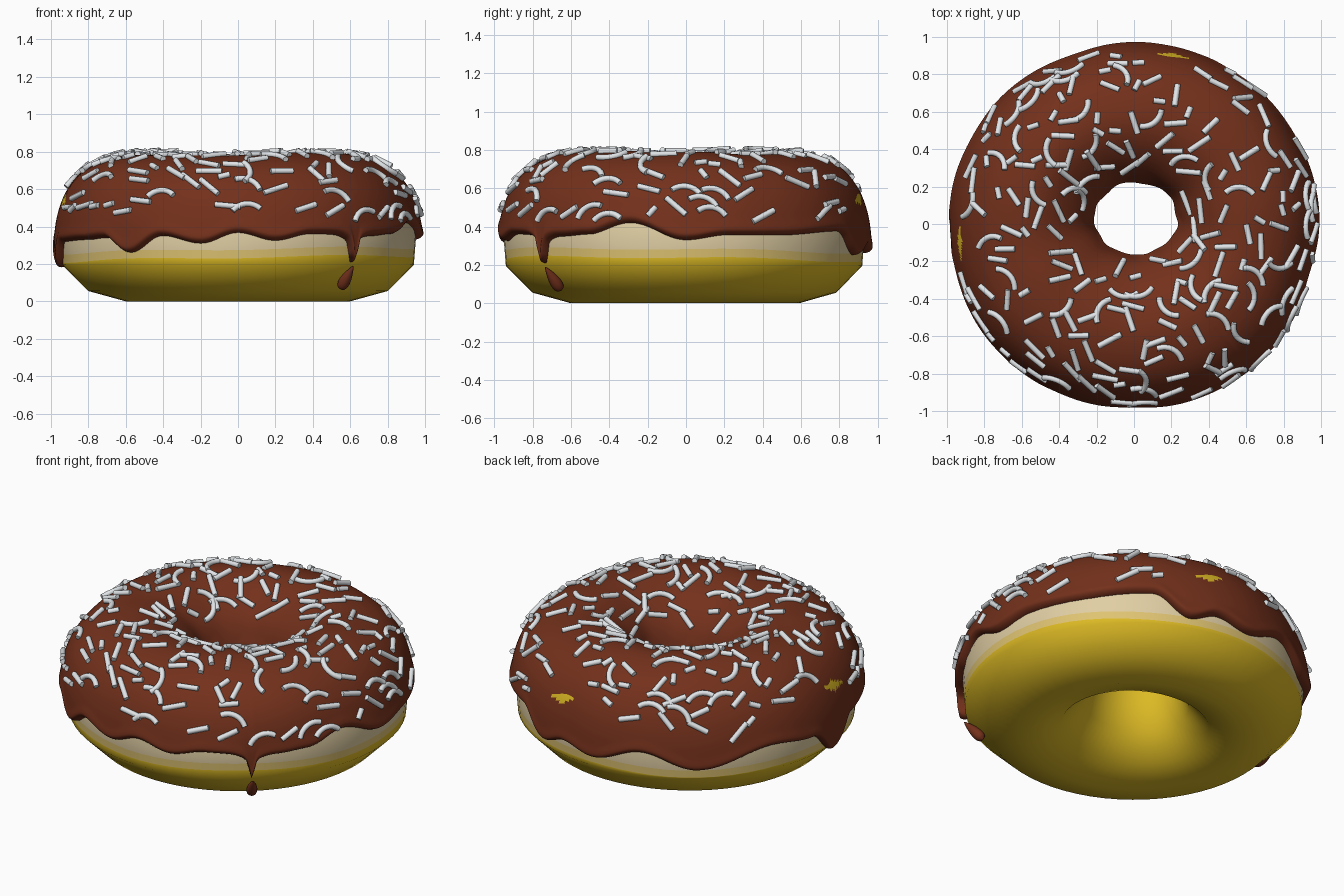
import bpy, math, random
from mathutils import Vector

if "Cube" in bpy.data.objects:
    bpy.data.objects.remove(bpy.data.objects["Cube"])

random.seed(7)
TAU = math.tau


def material(name, rgb):
    m = bpy.data.materials.new(name)
    m.diffuse_color = (*rgb, 1)
    m.use_nodes = True
    m.node_tree.nodes["Principled BSDF"].inputs["Base Color"].default_value = m.diffuse_color
    return m


CHOC = material("chocolate", (0.172, 0.030, 0.011))
YELLOW = material("golden_dough", (0.72, 0.49, 0.018))
PALE = material("pale_gold", (0.74, 0.55, 0.17))
CREAM = material("cream_band", (0.75, 0.62, 0.37))
WHITE = material("white_sprinkle", (0.80, 0.83, 0.85))


def make_object(name, verts, faces, mats, rule=None, sharp=None):
    me = bpy.data.meshes.new(name)
    me.from_pydata(verts, [], faces)
    for m in mats:
        me.materials.append(m)
    for p in me.polygons:
        p.use_smooth = True
        if rule:
            p.material_index = rule(p)
    if sharp:
        me.set_sharp_from_angle(angle=math.radians(sharp))
    ob = bpy.data.objects.new(name, me)
    bpy.context.collection.objects.link(ob)
    return ob


def grid_faces(n, m, wrap_m):
    # n columns (closed) of m points, optionally closed along m too
    return [(i * m + j, ((i + 1) % n) * m + j,
             ((i + 1) % n) * m + (j + 1) % m, i * m + (j + 1) % m)
            for i in range(n) for j in range(m if wrap_m else m - 1)]


# ring cross-section (radius, height): bottom, outside, top, hole side
PROF = [(0.60, 0.0), (0.80, 0.055), (0.94, 0.195), (0.955, 0.38), (0.90, 0.57),
        (0.78, 0.70), (0.59, 0.755), (0.42, 0.71), (0.28, 0.58), (0.235, 0.39),
        (0.29, 0.19), (0.41, 0.05)]


def curve(t):
    i = math.floor(t)
    f = t - i
    a, b, c, d = (PROF[(i + k) % 12] for k in (-1, 0, 1, 2))
    return [0.5 * (2 * b[k] + (c[k] - a[k]) * f
                   + (2 * a[k] - 5 * b[k] + 4 * c[k] - d[k]) * f * f
                   + (3 * b[k] - a[k] - 3 * c[k] + d[k]) * f ** 3) for k in (0, 1)]


def place(r, z, th):
    # spin the cross-section; the hole is slightly oval and off-centre
    w = max(0, min(1, (0.6 - r) / 0.37))
    y = r * math.sin(th) * (1 - 0.07 * w) + 0.03 * w
    if y > 0.3:          # the back is a little flatter than the front
        y = 0.3 + (y - 0.3) * 0.968
    return Vector((r * math.cos(th) * (1 + 0.07 * w) + 0.01 * w, y, z))


def surface(t, th, h):
    # point on the hand-shaped, slightly lumpy icing at offset h
    r, z = curve(t)
    r2, z2 = curve(t + 0.01)
    dr, dz = r2 - r, z2 - z
    l = math.hypot(dr, dz)
    deg = math.degrees(th) % 360
    w = math.exp(-((t - 4) / 1.2) ** 2)
    h += w * sum(a * math.exp(-((deg - c) / 20) ** 2)
                 for c, a in ((45, 0.013), (135, -0.008), (225, 0.013), (315, 0.025)))
    top = math.exp(-((t - 6) / 1.2) ** 2)
    z += top * (0.004 + 0.009 * math.cos(2 * th - math.radians(280)))
    return place(r + h * dz / l, z - h * dr / l, th)


# dough: twelve-sided ring with two extra loops for the colour band
N = 64
verts = []
for i in range(N):
    th = TAU * i / N
    zb = 0.245 + 0.02 * math.cos(th - math.radians(320)) + 0.006 * math.sin(5 * th)
    band = []
    for z in (zb - 0.022, zb + 0.022):
        f = (z - 0.195) / 0.185
        band.append((0.94 + 0.015 * f, z))
    for r, z in PROF[:3] + band + PROF[3:]:
        verts.append(place(r, z, th))
M = len(PROF) + 2
make_object("dough", verts, grid_faces(N, M, True), [YELLOW, PALE, CREAM],
            lambda p: {3: 1, 4: 2, 5: 2}.get(p.index % M, 0))

# icing: wavy lower edge given as (angle, height)
EDGE = [(0, .33), (13, .355), (31, .355), (57, .375), (70, .25), (80, .30), (92, .26),
        (109, .34), (128, .25), (155, .35), (172, .32), (183, .18), (194, .32),
        (213, .33), (223, .34), (233, .26), (245, .35), (258, .31), (270, .365),
        (282, .325), (294, .36), (318, .35), (328, .36), (342, .42), (360, .33)]


def edge_height(deg):
    for (a, za), (b, zb) in zip(EDGE, EDGE[1:]):
        if a <= deg <= b:
            f = (deg - a) / (b - a)
            z = za + (zb - za) * (1 - math.cos(math.pi * f)) / 2
            d = deg - 309.5
            return z - 0.11 * math.exp(-(d / 1.1) ** 2) - 0.035 * math.exp(-(d / 4) ** 2)


def solve_outer(z):
    lo, hi = 0.0, 6.0
    for _ in range(30):
        mid = (lo + hi) / 2
        lo, hi = (mid, hi) if curve(mid)[1] < z else (lo, mid)
    return lo


def icing_thickness(th):
    return 0.027 + 0.003 * math.sin(5 * th + 1) + 0.002 * math.sin(9 * th)


NI, MI = 420, 90
verts = []
for i in range(NI):
    th = TAU * i / NI
    t0 = solve_outer(edge_height(360 * i / NI))
    t1 = 8.85 + 0.12 * math.sin(6 * th) + 0.06 * math.sin(11 * th)
    for j in range(MI):
        t = t0 + (t1 - t0) * (1 - math.cos(math.pi * j / (MI - 1))) / 2
        d = min(t - t0, t1 - t) * 0.19
        e = min(1, d / 0.03)
        lip = 0.005 * math.exp(-((d - 0.035) / 0.03) ** 2)
        h = -0.02 + (icing_thickness(th) + 0.02 + lip) * math.sqrt(1 - (1 - e) ** 2)
        verts.append(surface(t, th, h))


def icing_rule(p):
    # two small bare spots where dough shows through
    c = p.center
    a = math.degrees(math.atan2(c.y, c.x)) % 360
    if c.xy.length < 0.7:
        return 0
    return int(any(abs(a - s) / 6 + abs(c.z - 0.545 - k * (a - s)) / 0.03 < 1
                   for s, k in ((77, 0.003), (186, -0.003))))


make_object("icing", verts, grid_faces(NI, MI, False), [CHOC, YELLOW], icing_rule)

# falling drop of icing under the long drip
th = math.radians(310)
top, bot = place(0.96, 0.19, th), place(0.85, 0.065, th)
axis = bot - top
side = axis.cross(Vector((0, 0, 1))).normalized()
up = side.cross(axis).normalized()
verts, K, L = [], 16, 14
for i in range(K):
    a = TAU * i / K
    for j in range(L):
        s = j / (L - 1)
        rad = 0.062 * s ** 0.8 * math.sqrt(max(0, 1 - s ** 3)) + 0.0005
        verts.append(top + axis * s + (side * math.cos(a) + up * math.sin(a)) * rad * 0.8)
make_object("icing_drop", verts, grid_faces(K, L, False), [CHOC])

# sprinkles: short, long and bent rods scattered over the icing
verts, faces, spots = [], [], []


def add_rod(points, normal, rad=0.016, sides=8):
    base, n = len(verts), len(points)
    for k, p in enumerate(points):
        d = (points[min(k + 1, n - 1)] - points[max(k - 1, 0)]).normalized()
        s = d.cross(normal).normalized()
        for q in range(sides):
            a = TAU * q / sides
            verts.append(p + (s * math.cos(a) + normal * math.sin(a)) * rad)
    for k in range(n - 1):
        for q in range(sides):
            b, c = base + k * sides, (q + 1) % sides
            faces.append((b + q, b + c, b + sides + c, b + sides + q))
    faces.append(tuple(base + q for q in reversed(range(sides))))
    faces.append(tuple(base + (n - 1) * sides + q for q in range(sides)))


tries = 0
while len(spots) < 220 and tries < 20000:
    tries += 1
    t, th = random.uniform(3.3, 7.9), random.uniform(0, TAU)
    deg = math.degrees(th)
    if t < 4.7 and (abs(deg - 77) < 11 or abs(deg - 186) < 11):
        continue         # keep the bare spots clear
    r = curve(t)[0]
    keep = r * (1.0 if t > 4.3 else 0.4) * (1 if math.sin(th) < 0.2 else 0.8)
    if random.random() > keep:
        continue
    c = surface(t, th, icing_thickness(th) + 0.006)
    if any((c - s).length < 0.07 for s in spots):
        continue
    spots.append(c)
    du = (surface(t + 0.05, th, 0.03) - surface(t - 0.05, th, 0.03)).normalized()
    dv = (surface(t, th + 0.02, 0.03) - surface(t, th - 0.02, 0.03)).normalized()
    nrm = dv.cross(du).normalized()
    a = random.gauss(math.pi / 2, 0.45) if t < 4.7 else random.uniform(0, TAU)
    x = du * math.cos(a) + dv * math.sin(a)
    y = nrm.cross(x)
    kind = random.random()
    if kind < 0.25:      # bent
        R, half = 0.1, 0.85
        pts = [c + x * R * math.sin(b) + y * R * (math.cos(b) - 0.85)
               for b in (half * k / 4 for k in range(-4, 5))]
    else:                # straight
        ln = 0.032 if kind < 0.47 else random.choice((0.055, 0.062, 0.07))
        pts = [c - x * ln, c + x * ln]
    add_rod(pts, nrm)
make_object("sprinkles", verts, faces, [WHITE], sharp=50)
